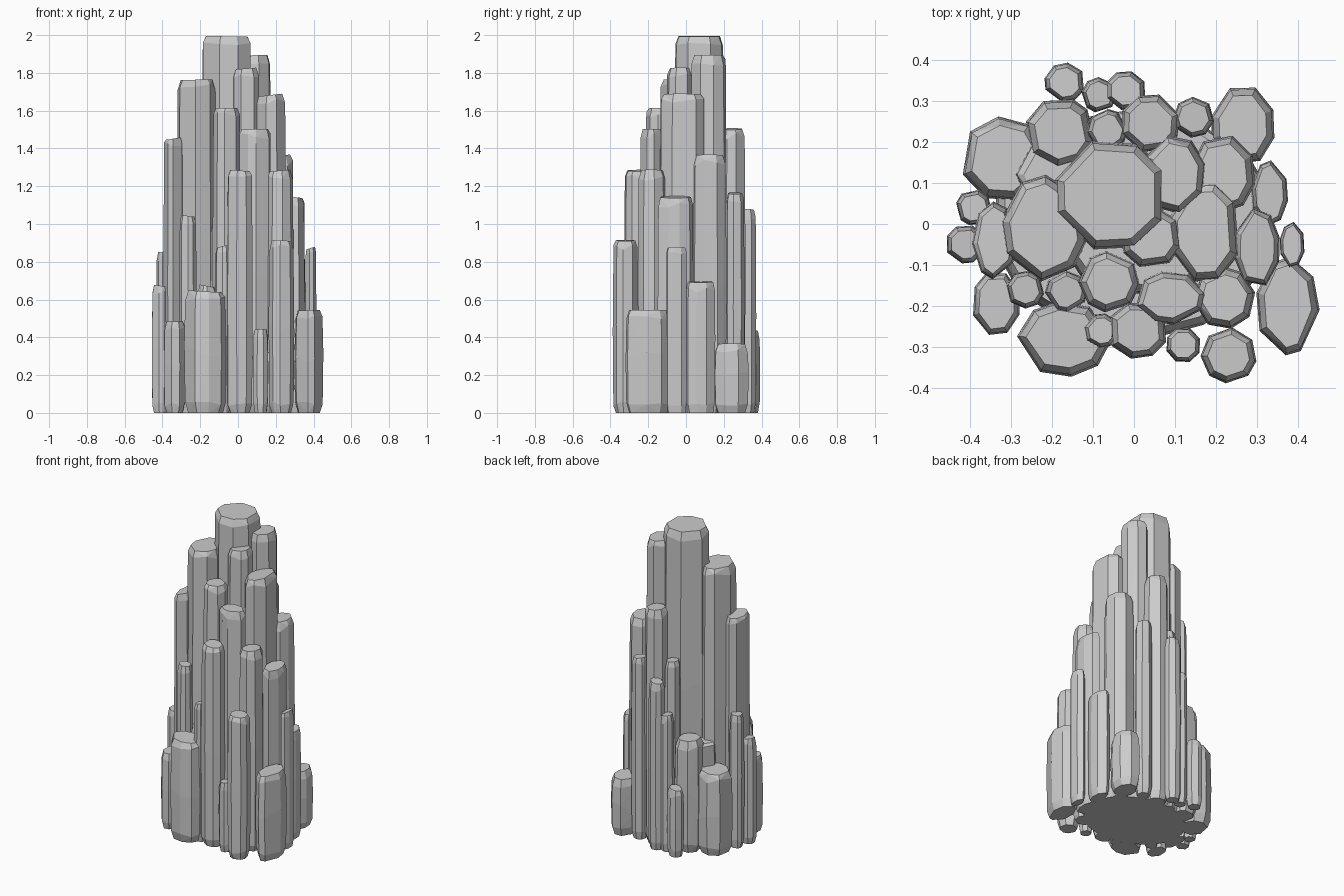
import bpy, bmesh, math, random

if "Cube" in bpy.data.objects:
    bpy.data.objects.remove(bpy.data.objects["Cube"])

random.seed(7)

# columns in hundredths: x, y, height, half width x, (half width y if oval)
COLUMNS = [
    (-6, 7, 200, 13.2), (-22, -1, 177, 10.5, 13), (10, 12, 190, 7.5, 9.5),
    (17, -2, 169, 8.5, 12), (4, -3, 183, 7.5), (-6, -14, 162, 7.5),
    (9, -18, 151, 8.5, 6.5), (-34, -4, 146, 5.5, 9.5), (1, -26, 129, 6.8),
    (22, -18, 129, 7.5), (23, -32, 92, 6.8), (37.5, -20, 55, 7.7, 12),
    (30, -5.5, 115, 5.5, 9.5), (21.5, 12, 137, 8, 9.5), (33, 7.5, 70, 4.5, 8),
    (38.5, -5, 88, 3, 5.5), (26.5, 24, 37, 7.7, 9.2), (14.5, 26, 117, 5),
    (4, 24.5, 151, 7), (-2, 32.5, 108, 4.7), (-17, 34.5, 44, 4.8),
    (-8.5, 31.5, 88, 4.3), (-6.5, 23, 119, 5), (-18, 22, 72, 8.3),
    (-31.5, 16, 53, 10.2), (-39, 4, 86, 4.3), (-41, -5, 68, 4.6),
    (-33.5, -19.5, 49, 5.7, 7.5), (-26.5, -16, 105, 4.6),
    (-17, -28, 65, 11.5, 9.2), (-8, -26, 89, 4.2), (12, -29.5, 45, 4.1),
    (-16.5, -16.5, 68, 5.2),
]


def outline(n):
    """Irregular convex polygon scaled to fill the -1..1 square."""
    start = random.random() * math.tau
    pts = []
    for i in range(n):
        a = start + (i + random.uniform(-0.22, 0.22)) * math.tau / n
        pts.append((math.cos(a), math.sin(a)))
    fitted = []
    for axis in (0, 1):
        v = [p[axis] for p in pts]
        lo, hi = min(v), max(v)
        fitted.append([2 * (t - lo) / (hi - lo) - 1 for t in v])
    return list(zip(*fitted))


def add_column(name, x, y, h, rx, ry=None, n=8):
    """Stone column with chipped rims and a slightly tilted cap."""
    ry = ry or rx
    poly = outline(n)
    tilt = random.uniform(-0.008, 0.008)
    edge = min(0.022, 0.25 * min(rx, ry))
    # level: height, inset, height jitter
    levels = [(0, edge, 0), (0.05, edge * 0.2, 0.012), (h * 0.5, 0, 0.05),
              (h - 0.045, edge * 0.25, 0.018), (h - 0.006, edge, 0)]
    bm = bmesh.new()
    rings = []
    for z, inset, jit in levels:
        ring = []
        for px, py in poly:
            top = tilt * px - abs(tilt) * 0.2 if z > h - 0.02 else 0
            ring.append(bm.verts.new((x + px * (rx - inset), y + py * (ry - inset),
                                      z + random.uniform(-jit, jit) + top)))
        rings.append(ring)
    for a, b in zip(rings, rings[1:]):
        for i in range(n):
            j = (i + 1) % n
            bm.faces.new((a[i], a[j], b[j], b[i]))
    bm.faces.new(rings[0][::-1])
    bm.faces.new(rings[-1])
    bmesh.ops.triangulate(bm, faces=[f for f in bm.faces if len(f.verts) == 4])
    me = bpy.data.meshes.new(name)
    bm.to_mesh(me)
    bm.free()
    return bpy.data.objects.new(name, me)


# Individual columns, gathered for merging
parts = bpy.data.collections.new("columns")
bpy.context.scene.collection.children.link(parts)
for row in COLUMNS:
    parts.objects.link(add_column("column", *[v / 100 for v in row]))

# Hidden inner cores that close the gaps between columns
parts.objects.link(add_column("upper_core", 0.02, -0.03, 1.0, 0.2, 0.14, 12))
parts.objects.link(add_column("back_core", -0.15, 0.12, 0.68, 0.14, 0.1, 10))
cluster = add_column("column_cluster", 0, 0, 0.33, 0.34, 0.28, 14)
bpy.context.scene.collection.objects.link(cluster)

# Merge everything into one solid rock
mod = cluster.modifiers.new("merge", 'BOOLEAN')
mod.operation = 'UNION'
mod.operand_type = 'COLLECTION'
mod.collection = parts
mod.solver = 'EXACT'
dg = bpy.context.evaluated_depsgraph_get()
merged = bpy.data.meshes.new_from_object(cluster.evaluated_get(dg))
cluster.modifiers.clear()
cluster.data = merged
for ob in list(parts.objects):
    bpy.data.objects.remove(ob)
bpy.data.collections.remove(parts)
